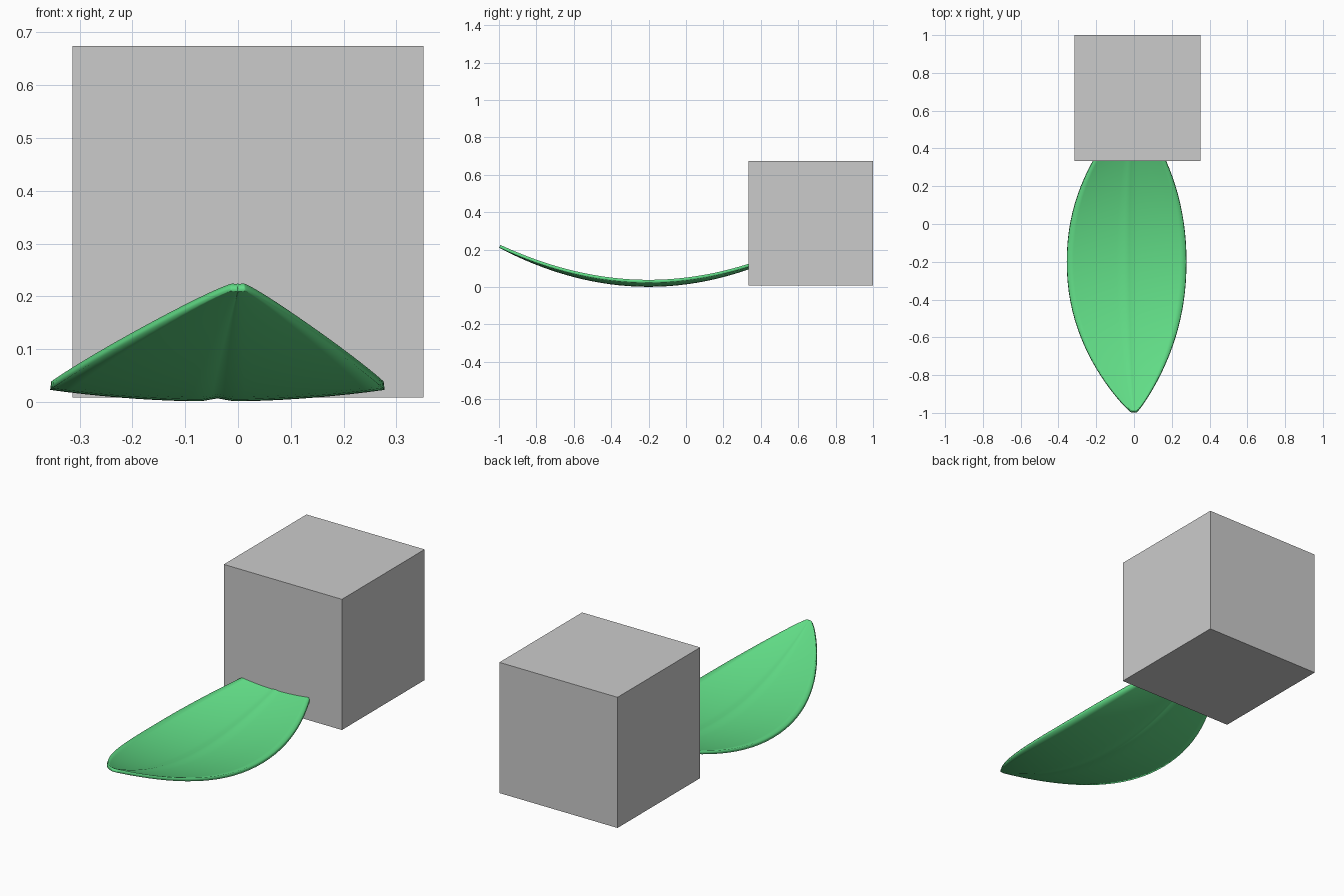
import bpy, bmesh, math

if "Cube" in bpy.data.objects:
    bpy.data.objects.remove(bpy.data.objects["Cube"])

ROWS, COLS = 48, 24
MID_Y, HALF_LEN = -0.2, 0.8


def half_width(s, full):
    return full * max(0.0, 1 - abs(s) ** 2.1) ** 0.88 + 0.012 * abs(s) ** 8


# Cupped leaf blade: rows run tip to tip, columns run side to side
bm = bmesh.new()
grid = []
for i in range(ROWS + 1):
    s = -math.cos(math.pi * i / ROWS)
    left, right = half_width(s, 0.355), half_width(s, 0.277)
    breadth = (left + right) / 0.632
    rib_x = (right - left) / 2
    row = []
    for j in range(COLS + 1):
        u = 2 * j / COLS - 1
        u = math.copysign(abs(u) ** 1.3, u)      # finer near the midrib
        x = rib_x + u * (left + right) / 2
        y = MID_Y + s * (HALF_LEN - 0.005)
        z = 0.0085 + 0.325 * (s * HALF_LEN) ** 2
        z += 0.022 * breadth * u * u             # sides curl up
        z += 0.006 * breadth * math.exp(-(u / 0.06) ** 2)   # raised midrib
        row.append(bm.verts.new((x, y, z)))
    grid.append(row)
for a, b in zip(grid, grid[1:]):
    for j in range(COLS):
        bm.faces.new((a[j], a[j + 1], b[j + 1], b[j]))
mesh = bpy.data.meshes.new("leaf")
bm.to_mesh(mesh)
bm.free()
leaf = bpy.data.objects.new("leaf", mesh)
bpy.context.collection.objects.link(leaf)

solid = leaf.modifiers.new("thickness", 'SOLIDIFY')
solid.thickness = 0.016
solid.offset = 0
for p in mesh.polygons:
    p.use_smooth = True

green = bpy.data.materials.new("leaf_green")
green.diffuse_color = (0.12, 0.72, 0.24, 1)
green.use_nodes = True
green.node_tree.nodes["Principled BSDF"].inputs["Base Color"].default_value = green.diffuse_color
mesh.materials.append(green)

# Plain block that the leaf's far end sits inside
bpy.ops.mesh.primitive_cube_add(size=0.666, location=(0.019, 0.667, 0.341))
bpy.context.object.name = "block"
